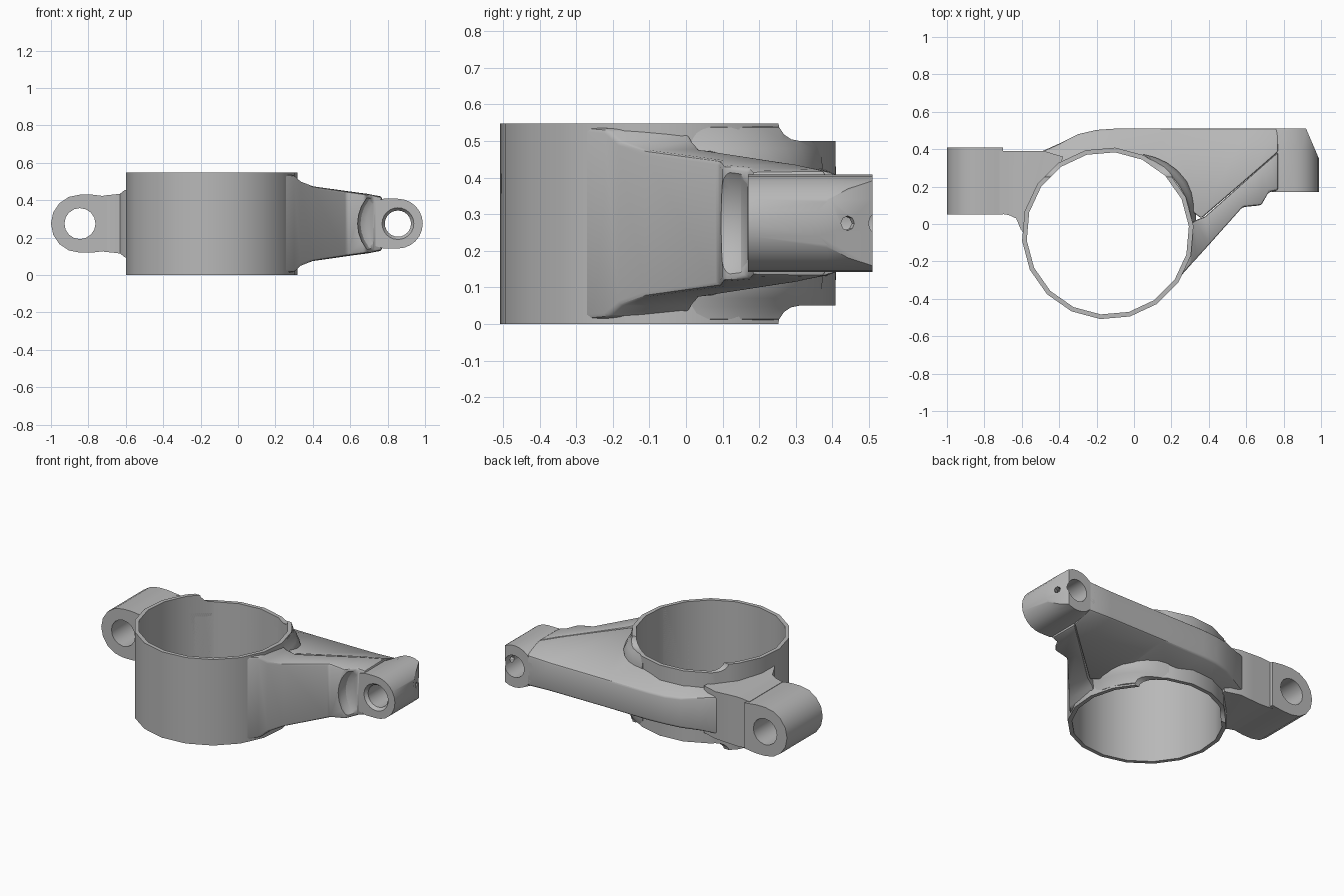
import bpy
import bmesh
from math import cos, sin, radians, pi
from mathutils import Matrix, Vector

cube = bpy.data.objects.get("Cube")
if cube:
    bpy.data.objects.remove(cube)

MID = 0.275                      # mirror plane of the casting
RING = Vector((-0.14, -0.05, 0))  # bore axis
SIDES = 18

grey = bpy.data.materials.new("cast_grey")
grey.use_nodes = True
grey.diffuse_color = (0.48, 0.48, 0.48, 1)
grey.node_tree.nodes["Principled BSDF"].inputs["Base Color"].default_value = (0.48, 0.48, 0.48, 1)


def finish(name, bm):
    bmesh.ops.recalc_face_normals(bm, faces=bm.faces)
    mesh = bpy.data.meshes.new(name)
    bm.to_mesh(mesh)
    bm.free()
    mesh.materials.append(grey)
    obj = bpy.data.objects.new(name, mesh)
    bpy.context.collection.objects.link(obj)
    return obj


def cylinder(name, radius, start, end, sides, turn=0.0):
    start, end = Vector(start), Vector(end)
    axis = end - start
    bm = bmesh.new()
    bmesh.ops.create_cone(bm, cap_ends=True, segments=sides, radius1=radius,
                          radius2=radius, depth=axis.length)
    bm.transform(Matrix.Translation((start + end) / 2)
                 @ axis.to_track_quat('Z', 'Y').to_matrix().to_4x4()
                 @ Matrix.Rotation(turn, 4, 'Z'))
    return finish(name, bm)


def loft(name, sections, closed=False):
    """Skin sections of equal length; cap the ends or join last to first."""
    bm = bmesh.new()
    rings = [[bm.verts.new(p) for p in s] for s in sections]
    count = len(rings[0])
    following = rings[1:] + rings[:1] if closed else rings[1:]
    for a, b in zip(rings, following):
        for i in range(count):
            j = (i + 1) % count
            bm.faces.new((a[i], a[j], b[j], b[i]))
    if not closed:
        bm.faces.new(rings[0])
        bm.faces.new(rings[-1])
    return finish(name, bm)


def slab(name, pairs):
    """Body symmetric about MID, from pairs of (x, y, half height)."""
    return loft(name, [[(a[0], a[1], MID - a[2]), (a[0], a[1], MID + a[2]),
                        (b[0], b[1], MID + b[2]), (b[0], b[1], MID - b[2])]
                       for a, b in pairs])


def lug(name, cx, radius, side, reach, contour, sides):
    """Bored lug along y: round at one end, square-shouldered towards `side`.
    contour lists (y, radius or None); None means the D-shaped outline."""
    sections = []
    for i in range(sides):
        a = 2 * pi * i / sides
        c, s = cos(a), sin(a)
        d = radius
        if c * side > 0.001:
            d = min(reach / abs(c), radius / max(abs(s), 0.001))
        sections.append([(cx + c * (r or d), y, MID + s * (r or d)) for y, r in contour])
    return loft(name, sections, closed=True)


def apply(obj, mod):
    bpy.context.view_layer.objects.active = obj
    bpy.ops.object.modifier_apply(modifier=mod.name)


def soften(obj, width):
    mod = obj.modifiers.new("soft_edges", 'BEVEL')
    mod.width, mod.segments, mod.limit_method = width, 2, 'ANGLE'
    mod.angle_limit = radians(40)
    apply(obj, mod)


def cut(obj, cutters):
    for c in cutters:
        mod = obj.modifiers.new("cut", 'BOOLEAN')
        mod.operation, mod.solver, mod.object = 'DIFFERENCE', 'EXACT', c
        apply(obj, mod)


# Round sleeve
sleeve = cylinder("sleeve", 0.46, RING, RING + Vector((0, 0, 0.548)), SIDES, radians(15))

# Fillet where the web meets the sleeve, fading out at both ends
flare = [(0.0, 0.27), (0.02, 0.262), (0.03, 0.228), (0.045, 0.205), (0.065, 0.16)]
flare += [(r, -h) for r, h in reversed(flare)]
sections = []
for i in range(9):
    a = radians(8 * i + 2)
    size = 0.35 + 0.65 * sin(pi * i / 8)
    sections.append([(RING.x + (0.44 + r * size) * cos(a),
                      RING.y + (0.44 + r * size) * sin(a), MID + h) for r, h in flare])
arm_root = loft("arm_root", sections)

# Long arm, from the ridge to its front edge
arm = slab("long_arm", [
    ((0.15, 0.1, 0.268), (0.2, -0.335, 0.268)),
    ((0.3, 0.0, 0.258), (0.3, -0.222, 0.258)),
    ((0.33, 0.02, 0.225), (0.335, -0.184, 0.225)),
    ((0.38, 0.04, 0.202), (0.4, -0.112, 0.2)),
    ((0.65, 0.28, 0.165), (0.58, 0.09, 0.172)),
    ((0.69, 0.315, 0.16), (0.68, 0.1, 0.158)),
    ((0.73, 0.35, 0.152), (0.72, 0.17, 0.152)),
    ((0.77, 0.385, 0.145), (0.77, 0.18, 0.142))])
soften(arm, 0.012)

# Sloping web, from the thin back flange up to the ridge
web = slab("back_web", [
    ((0.77, 0.51, 0.095), (0.77, 0.385, 0.145)),
    ((0.6, 0.51, 0.09), (0.65, 0.28, 0.165)),
    ((0.2, 0.51, 0.09), (0.36, 0.03, 0.202)),
    ((-0.1, 0.51, 0.09), (0.0, 0.3, 0.18)),
    ((-0.2, 0.503, 0.09), (-0.15, 0.3, 0.17)),
    ((-0.3, 0.48, 0.095), (-0.25, 0.3, 0.165)),
    ((-0.4, 0.43, 0.105), (-0.38, 0.25, 0.155)),
    ((-0.5, 0.385, 0.12), (-0.45, 0.15, 0.15))])
soften(web, 0.012)

# Bored eye on the long arm: square shoulder in front, round at the back
arm_eye = lug("arm_eye", 0.855, 0.133, -1, 0.12,
              [(0.17, None), (0.385, None), (0.51, 0.133),
               (0.51, 0.07), (0.19, 0.07), (0.17, 0.085)], 24)

# Short ear: bored lug and neck
ear_lug = lug("ear_lug", -0.845, 0.155, 1, 0.145,
              [(0.05, None), (0.41, None), (0.41, 0.083), (0.05, 0.083)], 16)
ear_neck = slab("ear_neck", [
    ((-0.72, 0.389, 0.15), (-0.72, 0.056, 0.15)),
    ((-0.67, 0.389, 0.155), (-0.67, 0.048, 0.155)),
    ((-0.63, 0.389, 0.157), (-0.63, 0.03, 0.16)),
    ((-0.58, 0.389, 0.155), (-0.605, -0.03, 0.18)),
    ((-0.48, 0.39, 0.15), (-0.58, -0.06, 0.18)),
    ((-0.38, 0.36, 0.15), (-0.48, -0.06, 0.18))])

# Cutters
bore = cylinder("bore_cutter", 0.435, RING - Vector((0, 0, 0.2)),
                RING + Vector((0, 0, 0.8)), SIDES, radians(15))
steps = []
for side in (-1, 1):             # lowered back rim with a curved run-out
    profile = [(0.25, 0.4)] + [(0.31 - 0.06 * cos(t), 0.285 - 0.06 * sin(t))
                               for t in (0, pi / 8, pi / 4, 3 * pi / 8, pi / 2)]
    profile += [(0.7, 0.225), (0.7, 0.4)]
    steps.append(loft("rim_step_cutter", [[(x, y, MID + side * h) for y, h in profile]
                                          for x in (-0.7, 0.6)]))
spot_face = loft("spot_face_cutter", [
    [(0.855 + r * cos(2 * pi * i / 28), y, MID + r * sin(2 * pi * i / 28)) for i in range(28)]
    for y, r in ((-0.1, 0.22), (0.12, 0.215), (0.15, 0.2), (0.168, 0.17))])
end_chamfer = slab("end_chamfer_cutter", [((1.0, 0.323, 0.3), (1.2, 0.4, 0.3)),
                                          ((0.9, 0.557, 0.3), (1.1, 0.65, 0.3))])
pin_hole = cylinder("pin_hole_cutter", 0.02, (1.05, 0.485, MID), (0.88, 0.412, MID), 8)

cuts = {
    sleeve: [bore] + steps,
    arm_root: [bore] + steps,
    arm: [bore, spot_face],
    web: [bore],
    arm_eye: [end_chamfer, pin_hole],
    ear_lug: [],
    ear_neck: [bore],
}
for part, cutters in cuts.items():
    cut(part, cutters)
    bpy.ops.object.select_all(action='DESELECT')
    part.select_set(True)
    bpy.context.view_layer.objects.active = part
    bpy.ops.object.shade_smooth_by_angle(angle=radians(32))

# The cutters have done their work
for c in [bore, spot_face, end_chamfer, pin_hole] + steps:
    bpy.data.objects.remove(c)
